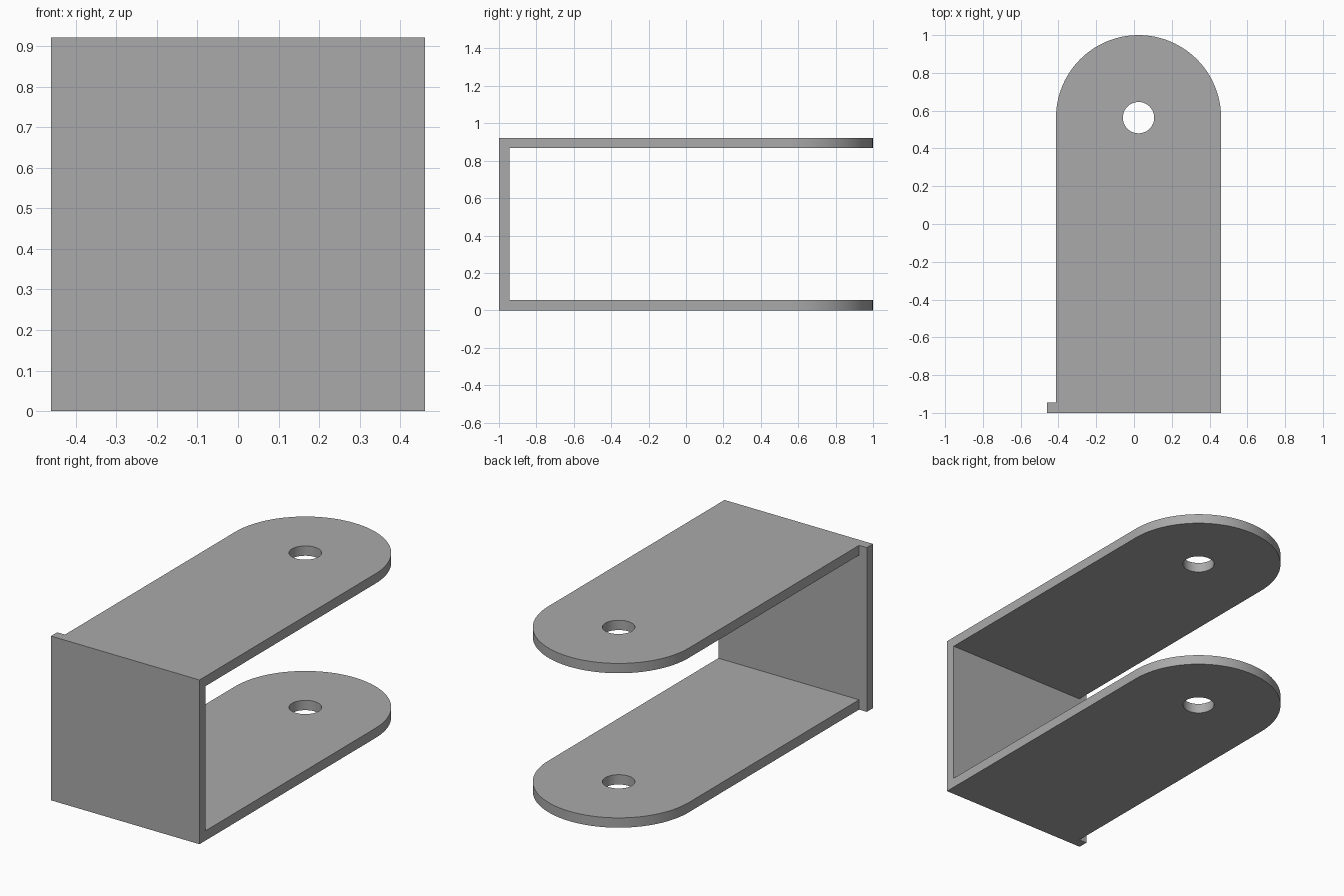
import bpy, bmesh
from math import sin, cos, pi

cube = bpy.data.objects.get("Cube")
if cube:
    bpy.data.objects.remove(cube, do_unlink=True)

T = 0.055            # sheet thickness
HALF = 0.461         # half width of the plate
HEIGHT = 0.922
R = 0.437            # radius of the rounded arm end
CX, CY = HALF - R, 1 - R
HOLE = 0.083

grey = bpy.data.materials.new("plain_grey")
grey.use_nodes = True
colour = (0.4, 0.4, 0.4, 1)
grey.diffuse_color = colour
grey.node_tree.nodes["Principled BSDF"].inputs["Base Color"].default_value = colour


def arc(radius, start, end, steps):
    angles = [start + (end - start) * i / steps for i in range(steps + 1)]
    return [(CX + radius * cos(a), CY + radius * sin(a)) for a in angles]


def slab(name, loops, z, height):
    """Fill the first loop, leave the others as holes, and extrude upwards."""
    bm = bmesh.new()
    edges = []
    for loop in loops:
        verts = [bm.verts.new((x, y, z)) for x, y in loop]
        edges += [bm.edges.new((v, verts[i - 1])) for i, v in enumerate(verts)]
    bmesh.ops.triangle_fill(bm, edges=edges, use_beauty=True)
    grown = bmesh.ops.extrude_face_region(bm, geom=bm.faces[:], use_keep_orig=True)
    top = [g for g in grown["geom"] if isinstance(g, bmesh.types.BMVert)]
    bmesh.ops.translate(bm, verts=top, vec=(0, 0, height))
    bmesh.ops.recalc_face_normals(bm, faces=bm.faces[:])
    mesh = bpy.data.meshes.new(name)
    bm.to_mesh(mesh)
    bm.free()
    mesh.materials.append(grey)
    obj = bpy.data.objects.new(name, mesh)
    bpy.context.collection.objects.link(obj)
    bpy.ops.object.select_all(action="DESELECT")
    obj.select_set(True)
    bpy.context.view_layer.objects.active = obj
    bpy.ops.object.shade_smooth_by_angle(angle=pi / 6)


# Upright plate across the front
slab("front_plate", [[(-HALF, -1), (HALF, -1), (HALF, T - 1), (-HALF, T - 1)]], 0, HEIGHT)

# Two round-ended arms with pin holes, flush with one side of the plate
outline = [(CX - R, T - 1), (CX + R, T - 1)] + arc(R, 0, pi, 48)
pin_hole = arc(HOLE, 0, 2 * pi, 48)[:-1]
for name, z in (("lower_arm", 0), ("upper_arm", HEIGHT - T)):
    slab(name, [outline, pin_hole], z, T)
